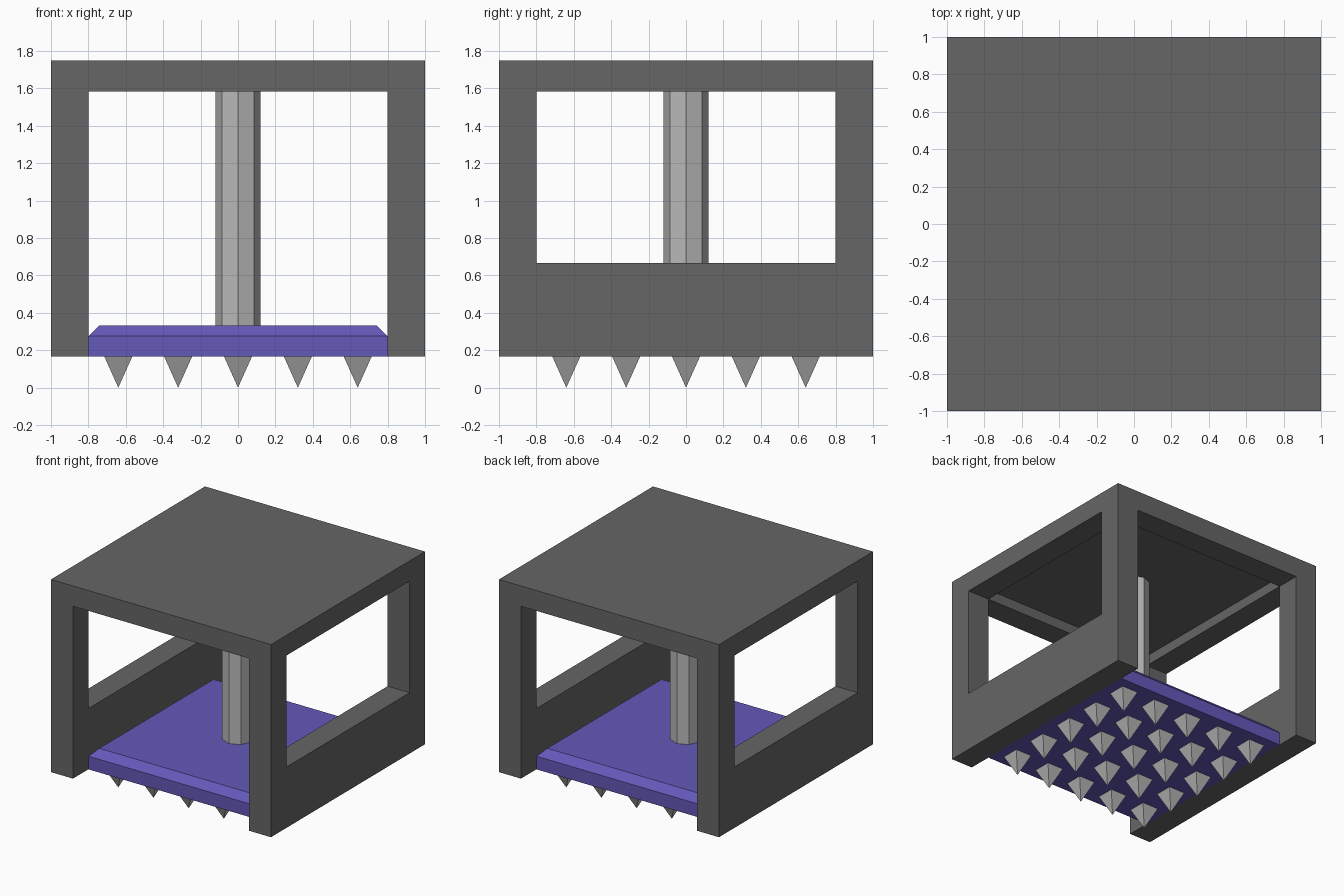
import bpy
import bmesh
from mathutils import Matrix, Vector

cube = bpy.data.objects.get("Cube")
if cube:
    bpy.data.objects.remove(cube, do_unlink=True)

# Key heights
BASE, PLATE_TOP, SILL, LINTEL, CEILING, TOP = 0.167, 0.333, 0.667, 1.583, 1.667, 1.75
INNER = 0.8


def material(name, rgb):
    mat = bpy.data.materials.new(name)
    mat.use_nodes = True
    mat.diffuse_color = (*rgb, 1)
    mat.node_tree.nodes["Principled BSDF"].inputs["Base Color"].default_value = (*rgb, 1)
    return mat


dark_grey = material("dark grey", (0.133, 0.133, 0.133))
light_grey = material("light grey", (0.48, 0.48, 0.48))
purple = material("purple", (0.127, 0.098, 0.485))


def make_object(name, bm, mat):
    mesh = bpy.data.meshes.new(name)
    bm.to_mesh(mesh)
    bm.free()
    mesh.materials.append(mat)
    obj = bpy.data.objects.new(name, mesh)
    bpy.context.collection.objects.link(obj)
    return obj


def box(name, half_x, half_y, z0, z1, mat):
    bm = bmesh.new()
    bmesh.ops.create_cube(bm, size=1)
    bmesh.ops.scale(bm, vec=(2 * half_x, 2 * half_y, z1 - z0), verts=bm.verts)
    bmesh.ops.translate(bm, vec=(0, 0, (z0 + z1) / 2), verts=bm.verts)
    return make_object(name, bm, mat)


# Frame: a block hollowed from below, open front to back, with a window in each side
frame = box("frame", 1, 1, BASE, TOP, dark_grey)
cutters = [
    box("hollow_cutter", INNER, INNER, -0.5, CEILING, dark_grey),
    box("front_back_cutter", INNER, 1.5, -0.5, LINTEL, dark_grey),
    box("side_window_cutter", 1.5, INNER, SILL, LINTEL, dark_grey),
]
for cutter in cutters:
    cutter.hide_render = True
    mod = frame.modifiers.new(cutter.name, 'BOOLEAN')
    mod.operation = 'DIFFERENCE'
    mod.solver = 'EXACT'
    mod.object = cutter
bpy.context.view_layer.update()
evaluated = frame.evaluated_get(bpy.context.evaluated_depsgraph_get())
result = bpy.data.meshes.new_from_object(evaluated)
frame.modifiers.clear()
frame.data = result
frame.data.name = "frame"
for cutter in cutters:
    bpy.data.objects.remove(cutter, do_unlink=True)

# Press plate with chamfered top edges
plate = box("press_plate", INNER, INNER, BASE, PLATE_TOP, purple)
bm = bmesh.new()
bm.from_mesh(plate.data)
top_edges = [e for e in bm.edges if all(v.co.z > PLATE_TOP - 0.01 for v in e.verts)]
bmesh.ops.bevel(bm, geom=top_edges, offset=0.058, segments=1, affect='EDGES')
bm.to_mesh(plate.data)
bm.free()

# Octagonal piston from the plate to the ceiling
bm = bmesh.new()
bmesh.ops.create_cone(bm, cap_ends=True, segments=8, radius1=0.12, radius2=0.12,
                      depth=CEILING - PLATE_TOP,
                      matrix=Matrix.Translation((0, 0, (CEILING + PLATE_TOP) / 2)))
make_object("piston", bm, light_grey)

# Five by five grid of square spikes pointing down
bm = bmesh.new()
half = 0.075
for i in range(-2, 3):
    for j in range(-2, 3):
        centre = Vector((0.32 * i, 0.32 * j, BASE))
        corners = [bm.verts.new(centre + Vector((sx * half, sy * half, 0)))
                   for sx, sy in ((-1, -1), (1, -1), (1, 1), (-1, 1))]
        tip = bm.verts.new((centre.x, centre.y, 0))
        bm.faces.new(corners)
        for k in range(4):
            bm.faces.new((corners[(k + 1) % 4], corners[k], tip))
bmesh.ops.recalc_face_normals(bm, faces=bm.faces)
make_object("spikes", bm, light_grey)
